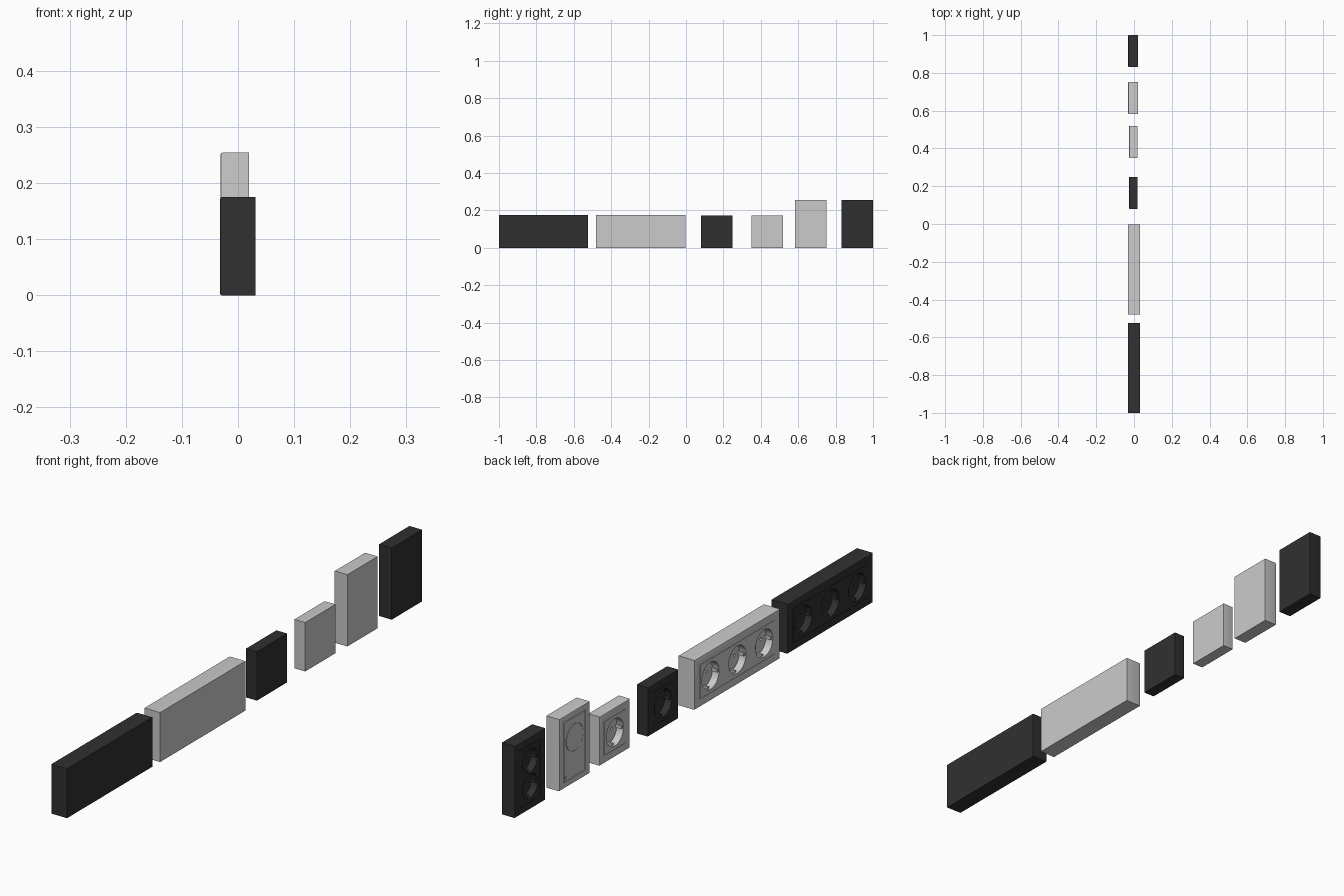
import bpy, bmesh
from math import radians
from mathutils import Matrix

if "Cube" in bpy.data.objects:
    bpy.data.objects.remove(bpy.data.objects["Cube"])

black = bpy.data.materials.new("black_plastic")
black.diffuse_color = (0.03, 0.03, 0.03, 1)
black.use_nodes = True
black.node_tree.nodes["Principled BSDF"].inputs["Base Color"].default_value = black.diffuse_color


def finish(bm, name, mat=None):
    bmesh.ops.recalc_face_normals(bm, faces=bm.faces)
    me = bpy.data.meshes.new(name)
    bm.to_mesh(me)
    bm.free()
    ob = bpy.data.objects.new(name, me)
    bpy.context.collection.objects.link(ob)
    if mat:
        me.materials.append(mat)
    return ob


def box(name, lo, hi, mat=None, bevel=0.0):
    bm = bmesh.new()
    bmesh.ops.create_cube(bm, size=1)
    for v in bm.verts:
        v.co = [(lo[i] + hi[i]) / 2 + v.co[i] * (hi[i] - lo[i]) for i in range(3)]
    if bevel:
        # soften only the edges of the wall-facing front (-x)
        edges = [e for e in bm.edges if all(v.co.x < lo[0] + 1e-5 for v in e.verts)]
        bmesh.ops.bevel(bm, geom=edges, offset=bevel, segments=2, profile=0.5, affect='EDGES')
    return finish(bm, name, mat)


def disc(name, x0, x1, y, z, r, mat=None, n=48):
    bm = bmesh.new()
    m = Matrix.Translation(((x0 + x1) / 2, y, z)) @ Matrix.Rotation(radians(90), 4, 'Y')
    bmesh.ops.create_cone(bm, cap_ends=True, segments=n, radius1=r, radius2=r,
                          depth=x1 - x0, matrix=m)
    return finish(bm, name, mat)


def cut(ob, cutters):
    for c in cutters:
        c.hide_render = True
        m = ob.modifiers.new("cut", 'BOOLEAN')
        m.operation, m.object, m.solver = 'DIFFERENCE', c, 'EXACT'
        bpy.context.view_layer.objects.active = ob
        bpy.ops.object.modifier_apply(modifier=m.name)
    for c in cutters:
        bpy.data.objects.remove(c)


def smooth(ob):
    bpy.ops.object.select_all(action='DESELECT')
    ob.select_set(True)
    bpy.context.view_layer.objects.active = ob
    bpy.ops.object.shade_smooth_by_angle(angle=radians(30))


def unit(name, y0, y1, h, x0, x1, mat, sockets, r, panel, depth=0.026):
    """Surface box with an inset front panel and round socket wells."""
    pw, ph = panel
    yc, zc, gap = (y0 + y1) / 2, h / 2, 0.0015
    body = box(name + "_body", (x0, y0, 0), (x1, y1, h), mat, 0.003)
    pocket = box("pocket", (x0 - 0.01, yc - pw / 2 - gap, zc - ph / 2 - gap),
                 (x0 + 0.004, yc + pw / 2 + gap, zc + ph / 2 + gap))
    wells = [disc("well", x0 - 0.01, x0 + depth, y, z, r) for y, z in sockets]
    pins = [disc("pin_hole", x0 + 0.01, x0 + depth + 0.008, y + s * 0.4 * r, z, 0.1 * r, None, 16)
            for y, z in sockets for s in (-1, 1)]
    cut(body, [pocket] + wells + pins)
    smooth(body)
    plate = box(name + "_plate", (x0, yc - pw / 2, zc - ph / 2),
                (x0 + 0.004, yc + pw / 2, zc + ph / 2), mat)
    cut(plate, [disc("hole", x0 - 0.01, x0 + 0.01, y, z, r) for y, z in sockets])
    smooth(plate)
    for y, z in sockets:
        for s in (-1, 1):
            # side guide ribs and earth clips
            a, b = sorted((y + s * r * 0.86, y + s * r * 1.02))
            box(name + "_guide_rib", (x0 + 0.004, a, z - r * 0.12),
                (x0 + depth, b, z + r * 0.12), mat)
            a, b = sorted((z + s * r * 0.86, z + s * r * 1.02))
            box(name + "_earth_clip", (x0 + 0.008, y - r * 0.08, a),
                (x0 + depth, y + r * 0.08, b), mat)
    return body, plate


# triple socket boxes
for name, y0, y1, mat in (("black_triple", -1.0, -0.523, black), ("grey_triple", -0.48, -0.003, None)):
    yc = (y0 + y1) / 2
    unit(name, y0, y1, 0.175, -0.032, 0.031, mat,
         [(yc + k * 0.15, 0.0875) for k in (-1, 0, 1)], 0.048, (0.414, 0.118))

# single socket boxes
for name, y0, mat in (("black_single", 0.08, black), ("grey_single", 0.35, None)):
    unit(name, y0, y0 + 0.169, 0.173, -0.026, 0.018, mat,
         [(y0 + 0.0845, 0.0865)], 0.048, (0.118, 0.118))

# tall box with a flush round dial and a small indicator
y0 = 0.583
body, plate = unit("grey_dial_box", y0, y0 + 0.169, 0.254, -0.031, 0.02, None, [], 0.04, (0.118, 0.21))
yc, zc = y0 + 0.0845, 0.16
cut(plate, [disc("dial_pocket", -0.05, -0.029, yc, zc, 0.048),
            disc("lamp_pocket", -0.05, -0.029, yc + 0.05, 0.035, 0.005, None, 16)])
smooth(plate)
smooth(disc("dial", -0.0315, -0.029, yc, zc, 0.0465))
smooth(disc("indicator", -0.0315, -0.029, yc + 0.05, 0.035, 0.004, None, 16))

# tall double socket box
y0 = 0.831
unit("black_double", y0, 1.0, 0.254, -0.031, 0.02, black,
     [(y0 + 0.0845, 0.127 + s * 0.045) for s in (-1, 1)], 0.042, (0.112, 0.2))
